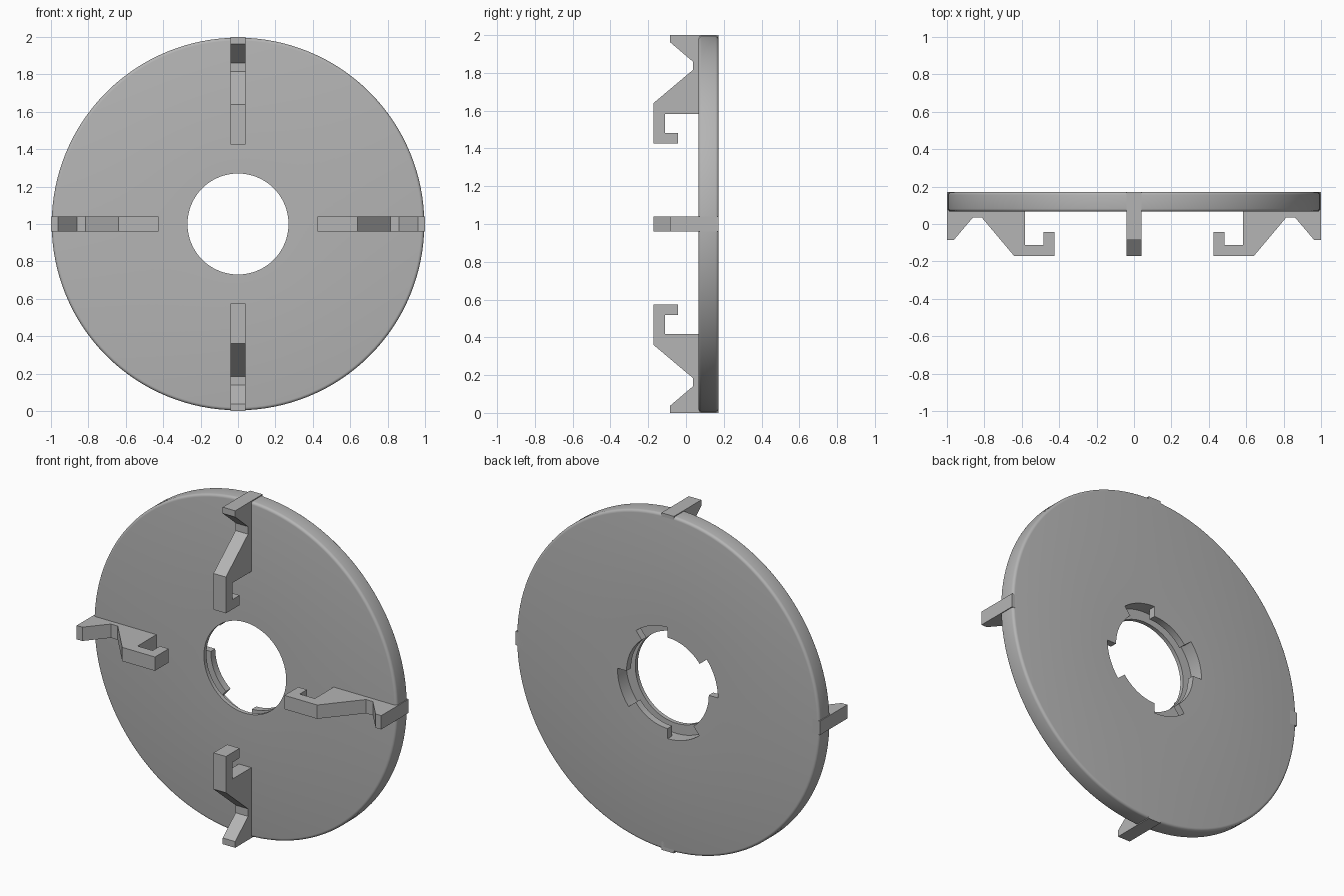
import bpy, bmesh, math

cube = bpy.data.objects.get("Cube")
if cube:
    bpy.data.objects.remove(cube, do_unlink=True)

grey = bpy.data.materials.new("light_grey")
grey.use_nodes = True
colour = (0.46, 0.46, 0.46, 1)
grey.diffuse_color = colour
grey.node_tree.nodes["Principled BSDF"].inputs["Base Color"].default_value = colour

FRONT, BACK = 0.066, 0.172
RIM, HOLE, GROOVE = 0.996, 0.27, 0.33
ROUND = 0.016


def finish(name, bm, smooth):
    bmesh.ops.recalc_face_normals(bm, faces=bm.faces)
    mesh = bpy.data.meshes.new(name)
    bm.to_mesh(mesh)
    bm.free()
    obj = bpy.data.objects.new(name, mesh)
    bpy.context.collection.objects.link(obj)
    mesh.materials.append(grey)
    if smooth:
        bpy.ops.object.select_all(action="DESELECT")
        obj.select_set(True)
        bpy.context.view_layer.objects.active = obj
        bpy.ops.object.shade_smooth_by_angle(angle=math.radians(35))


def lathe(name, profile, start, end, steps):
    """Sweep a closed (radius, y) profile about the disc axis at z = 1."""
    bm = bmesh.new()
    full = end - start >= 360
    rings = []
    for i in range(steps if full else steps + 1):
        a = math.radians(start + (end - start) * i / steps)
        rings.append([bm.verts.new((r * math.cos(a), y, 1 + r * math.sin(a)))
                      for r, y in profile])
    n = len(profile)
    for i in range(steps):
        a, b = rings[i], rings[(i + 1) % len(rings)]
        for j in range(n):
            k = (j + 1) % n
            bm.faces.new((a[j], a[k], b[k], b[j]))
    if not full:
        bm.faces.new(rings[0])
        bm.faces.new(rings[-1])
    finish(name, bm, True)


# Disc with rounded rim, front lip and wider recess behind it
rim = []
for centre_y, first in ((BACK - ROUND, 90), (FRONT + ROUND, 0)):
    for i in range(5):
        a = math.radians(first - 22.5 * i)
        rim.append((RIM - ROUND + ROUND * math.cos(a), centre_y + ROUND * math.sin(a)))
lathe("disc", [(HOLE, FRONT), (HOLE, 0.09), (GROOVE, 0.09), (GROOVE, BACK)] + rim,
      0, 360, 128)

# Four locking tabs around the back of the hole
tab = [(HOLE, 0.13), (HOLE, BACK), (GROOVE + 0.001, BACK), (GROOVE + 0.001, 0.13)]
for i in range(4):
    lathe(f"locking_tab_{i + 1}", tab, 90 * i, 90 * i + 51, 18)

# Four hooked arms: outline as (radius, y)
hook = [(1.0, BACK), (1.0, -0.085), (0.963, -0.085), (0.86, 0.036), (0.815, 0.036),
        (0.64, -0.172), (0.425, -0.172), (0.425, -0.043), (0.483, -0.043),
        (0.483, -0.111), (0.582, -0.111), (0.582, 0.08), (0.95, 0.08), (0.95, BACK)]
for i, side in enumerate(("left", "top", "right", "bottom")):
    c, s = ((1, 0), (0, 1), (-1, 0), (0, -1))[i]
    bm = bmesh.new()
    caps = [[bm.verts.new((r * c - w * s, y, 1 + r * s + w * c)) for r, y in hook]
            for w in (-0.041, 0.041)]
    for cap in caps:
        bm.faces.new(cap)
    for j in range(len(hook)):
        k = (j + 1) % len(hook)
        bm.faces.new((caps[0][j], caps[0][k], caps[1][k], caps[1][j]))
    finish(f"{side}_hook_arm", bm, False)
